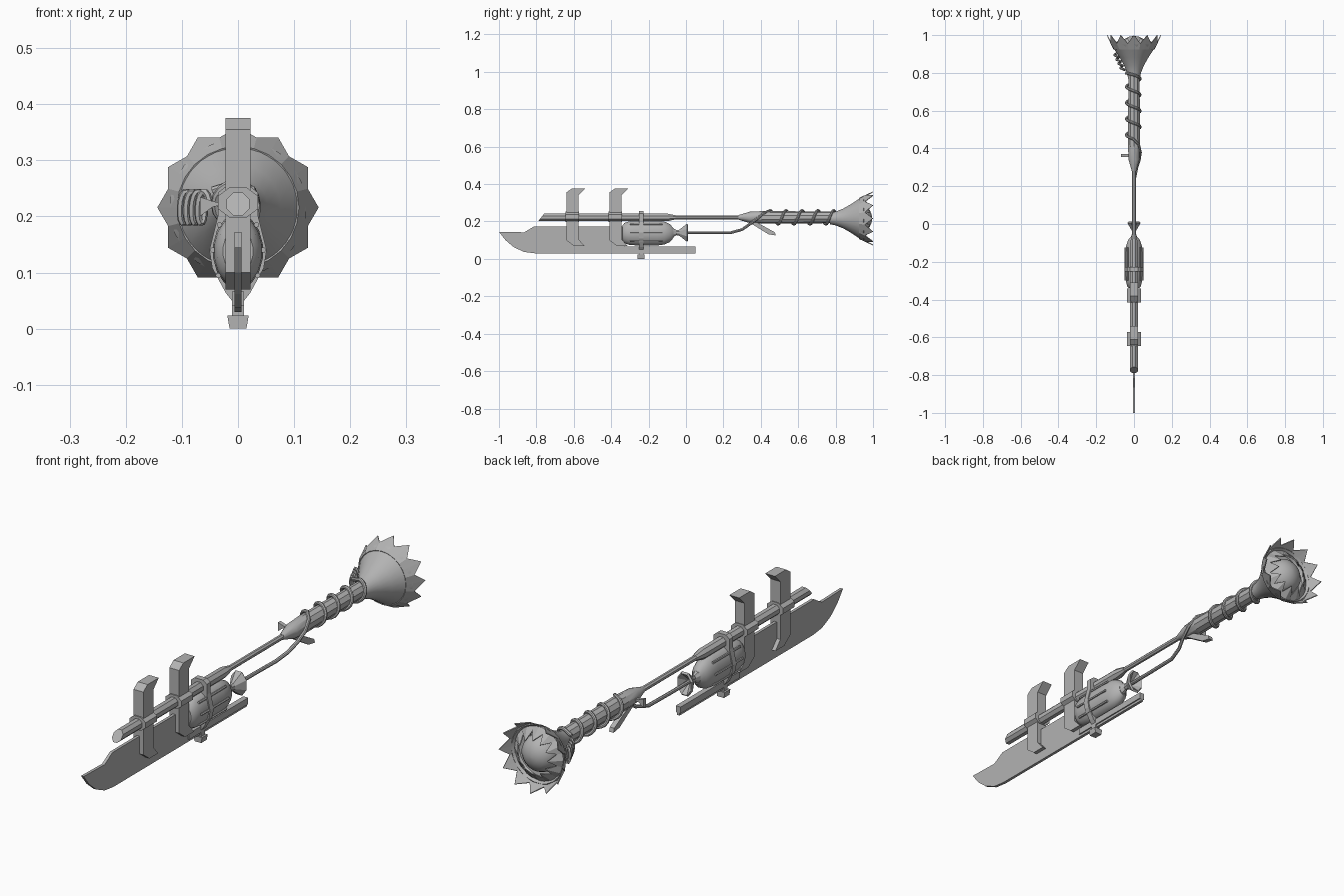
import bpy, bmesh, math
from mathutils import Vector

if "Cube" in bpy.data.objects:
    bpy.data.objects.remove(bpy.data.objects["Cube"])

grey = bpy.data.materials.new("plain grey")
grey.diffuse_color = (0.45, 0.45, 0.45, 1)
grey.use_nodes = True
grey.node_tree.nodes["Principled BSDF"].inputs["Base Color"].default_value = grey.diffuse_color
AXIS = 0.222   # height of the main pole
BELL = 0.216   # height of the flared end


def finish(name, bm, smooth=False):
    bmesh.ops.recalc_face_normals(bm, faces=bm.faces)
    me = bpy.data.meshes.new(name)
    bm.to_mesh(me)
    bm.free()
    ob = bpy.data.objects.new(name, me)
    bpy.context.collection.objects.link(ob)
    me.materials.append(grey)
    if smooth:
        bpy.ops.object.select_all(action='DESELECT')
        bpy.context.view_layer.objects.active = ob
        ob.select_set(True)
        bpy.ops.object.shade_smooth_by_angle(angle=math.radians(35))
    return ob


def lathe(name, profile, z, sides=16, sx=1, sz=1, x=0, smooth=True):
    """Revolve (y, radius) pairs around a lengthwise axis."""
    bm = bmesh.new()
    rings = []
    for y, r in profile:
        rings.append([bm.verts.new((x + r * sx * math.cos(a), y, z + r * sz * math.sin(a)))
                      for a in (2 * math.pi * (i + .5) / sides for i in range(sides))])
    for a, b in zip(rings, rings[1:]):
        for i in range(sides):
            j = (i + 1) % sides
            bm.faces.new((a[i], a[j], b[j], b[i]))
    bm.faces.new(rings[0])
    bm.faces.new(rings[-1])
    return finish(name, bm, smooth)


def prism(name, outline, a, b, axis='x'):
    """Extrude a (y, z) outline along x, or an (x, z) outline along y."""
    bm = bmesh.new()
    def at(p, d):
        return (d, p[0], p[1]) if axis == 'x' else (p[0], d, p[1])
    va = [bm.verts.new(at(p, a)) for p in outline]
    vb = [bm.verts.new(at(p, b)) for p in outline]
    bm.faces.new(va)
    bm.faces.new(vb)
    for i in range(len(outline)):
        j = (i + 1) % len(outline)
        bm.faces.new((va[i], va[j], vb[j], vb[i]))
    return finish(name, bm)


def tube(name, points, radius, sides=8):
    """Sweep a round section along a path."""
    bm = bmesh.new()
    pts = [Vector(p) for p in points]
    rings, up = [], Vector((1, 0, 0.1))
    for i, p in enumerate(pts):
        t = (pts[min(i + 1, len(pts) - 1)] - pts[max(i - 1, 0)]).normalized()
        up = (up - t * up.dot(t)).normalized()
        side = t.cross(up)
        rings.append([bm.verts.new(p + radius * (up * math.cos(k * 2 * math.pi / sides)
                                                 + side * math.sin(k * 2 * math.pi / sides)))
                      for k in range(sides)])
    for a, b in zip(rings, rings[1:]):
        for k in range(sides):
            m = (k + 1) % sides
            bm.faces.new((a[k], a[m], b[m], b[k]))
    bm.faces.new(rings[0])
    bm.faces.new(rings[-1])
    return finish(name, bm, True)


def crown(name, count, base, valley, tip):
    """Ring of pointed teeth; each argument is a (y, radius) pair."""
    bm = bmesh.new()
    def ring(yr, off):
        return [bm.verts.new((yr[1] * math.cos(a), yr[0], BELL + yr[1] * math.sin(a)))
                for a in (2 * math.pi * (i + off) / count for i in range(count))]
    lo, lom, va, ti = ring(base, -.5), ring(base, 0), ring(valley, -.5), ring(tip, 0)
    for i in range(count):
        j = (i + 1) % count
        bm.faces.new((lo[i], lom[i], ti[i], va[i]))
        bm.faces.new((lom[i], lo[j], va[j], ti[i]))
    ob = finish(name, bm)
    mod = ob.modifiers.new("thickness", 'SOLIDIFY')
    mod.thickness = 0.004
    mod.offset = 0
    return ob


# Main pole with slanted front end, and thin rod behind it
pole = lathe("front_pole", [(-.79, .022), (-.10, .022), (-.055, .012)], AXIS, 8)
for v in pole.data.vertices:
    if v.co.y < -.7:
        v.co.y += max(0, v.co.z - AXIS + .02) * .8
lathe("thin_rod", [(-.08, .011), (.33, .011)], AXIS, 8)

# Blade: thick spine tapering to a cutting edge along the bottom
blade = prism("blade", [(-1, .145), (-.865, .142), (-.815, .172), (-.33, .172), (-.33, .066),
                        (-.81, .066), (-.87, .075), (-.93, .1)], -.006, .006)
prism("blade_edge", [(-1, .145), (-.93, .1), (-.87, .075), (-.81, .066), (.05, .066),
                     (.05, .03), (-.81, .03), (-.865, .037), (-.92, .062), (-.965, .1)], -.006, .006)
prism("blade_rail", [(-.33, .04), (-.33, .066), (.05, .066), (.05, .04)], -.011, .011)

# Two hooked brackets with collars around the pole
hook = [(-.64, .355), (-.612, .375), (-.54, .375), (-.575, .34), (-.575, .105), (-.543, .07),
        (-.6, .07), (-.64, .1)]
for n, dy in (("front", 0), ("rear", .23)):
    prism(n + "_bracket", [(y + dy, z) for y, z in hook], -.022, .022)
    lathe(n + "_collar", [(-.645 + dy, .039), (-.572 + dy, .039)], AXIS + .003, 8, 1, .75, smooth=False)

# Tank with side ribs
lathe("tank", [(-.34, .6), (-.33, .82), (-.305, .95), (-.27, 1), (-.15, 1), (-.115, .93),
               (-.085, .72), (-.068, .4)], .138, 16, .045, .067)
for s in (-1, 1):
    for z, x in ((.14, .045), (.185, .033), (.095, .035)):
        tube("tank_rib", [(s * x, -.30, z), (s * x, -.125, z)], .005, 6)

# Strap around tank and pole, with a foot beneath
half = [(.02, .255), (.036, .242), (.036, .2), (.051, .14), (.046, .108), (.022, .064),
        (.011, .05), (.011, .015)]
prism("tank_strap", half + [(-x, z) for x, z in reversed(half)], -.252, -.228, 'y')
prism("strap_foot", [(-.019, .023), (.019, .023), (.015, 0), (-.015, 0)], -.258, -.222, 'y')

# Flared valve behind the tank
lathe("valve", [(-.075, .03), (-.05, .014), (-.035, .018), (.005, .052), (.012, .045), (-.02, .01)],
      .14, 8, .72, 1, smooth=False)

# Grip and flared bell
lathe("grip", [(.28, .012), (.34, .03), (.42, .034), (.79, .031)], AXIS, 10)
lathe("bell", [(.77, .031), (.80, .037), (.84, .053), (.88, .076), (.925, .106), (.95, .122),
               (.955, .116), (.93, .1), (.925, .07)], BELL, 24)
lathe("bell_core", [(.92, .075), (.945, .073), (.965, .064), (.982, .046), (.992, .024), (.995, .005)],
      BELL, 20)
crown("outer_teeth", 12, (.925, .107), (.957, .127), (1, .142))
crown("inner_teeth", 12, (.94, .112), (.953, .09), (.985, .066))

# Hose: runs from the valve, wraps the grip
path = [(0, -.03, .14), (0, .10, .14), (.003, .24, .14), (.015, .30, .157), (.028, .34, .185),
        (.034, .38, .215), (.025, .42, .247)]
for i in range(4 * 16 + 1):
    a = math.pi / 2 + i * 2 * math.pi / 16
    path.append((-.004 + .037 * math.cos(a), .45 + .34 * i / 64, AXIS + .037 * math.sin(a)))
path.append((-.045, .80, BELL + .03))
tube("hose", path, .0075)

# Small coil on the side of the bell
coil = []
for i in range(4 * 14 + 1):
    t, a = i / 56, i * 2 * math.pi / 14
    coil.append((-.058 - .042 * t + .008 * math.cos(a), .815 + .09 * t, BELL + .028 * math.sin(a)))
tube("side_coil", coil, .0065, 6)

# Trigger plate and side lever
prism("trigger", [(.33, .2), (.37, .2), (.475, .142), (.48, .125), (.44, .132)], -.01, .01)
prism("side_lever", [(-.02, .222), (-.045, .217), (-.068, .2), (-.068, .235), (-.045, .227)],
      .354, .37, 'y')
